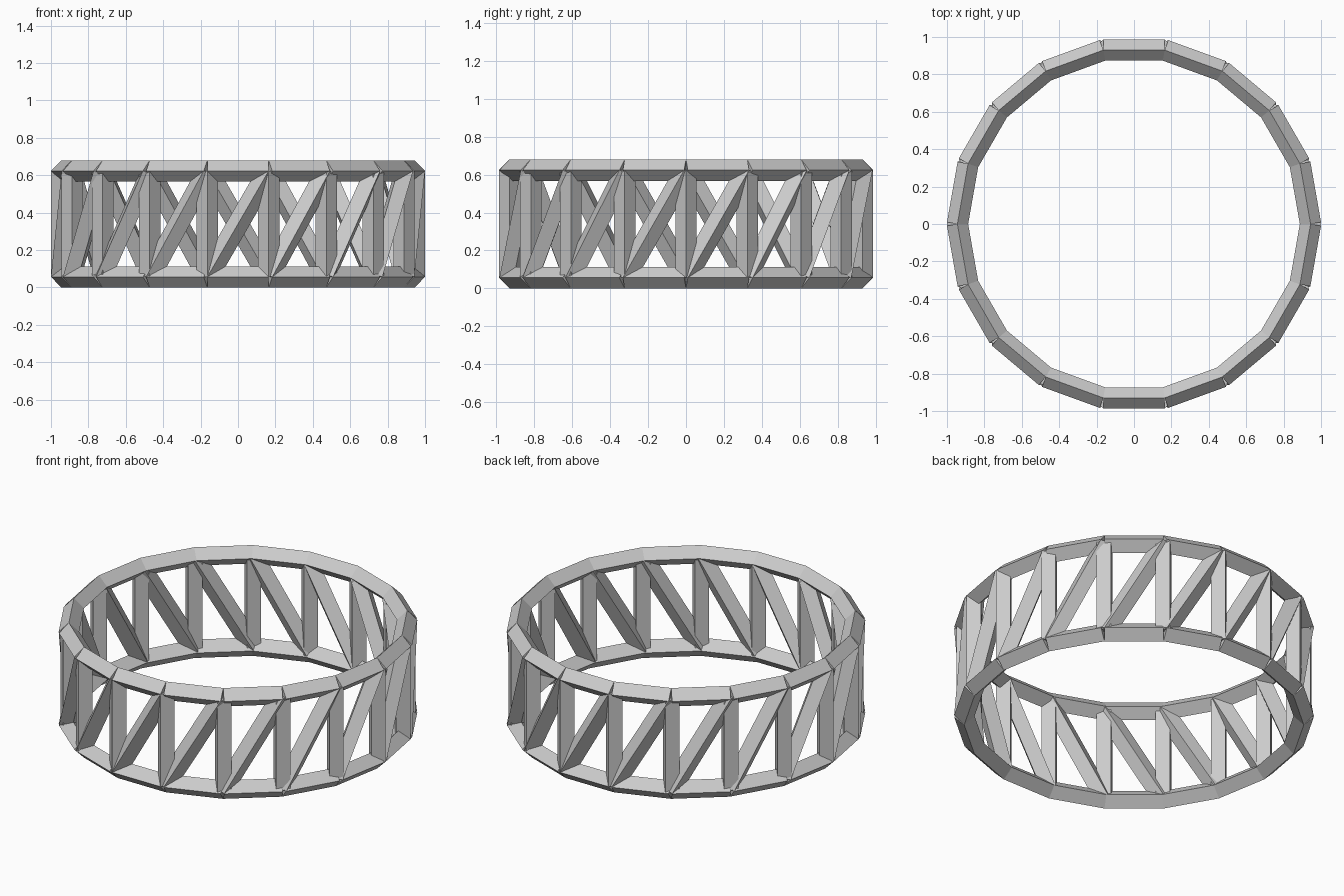
import bpy, bmesh, math
from mathutils import Vector, Matrix

if "Cube" in bpy.data.objects:
    bpy.data.objects.remove(bpy.data.objects["Cube"])

SIDES = 18
R = 0.9442            # node circle radius
BEAM = 0.0566         # half diagonal of the square beam
Z_LOW, Z_HIGH = BEAM, BEAM + 0.5666


def node(i, z):
    a = math.tau * i / SIDES
    return Vector((R * math.cos(a), R * math.sin(a), z))


def add_beam(bm, p, q):
    # four-sided strut from p to q, its corners turned up and outward
    d = q - p
    flat = math.hypot(d.x, d.y)
    turn = math.atan2(d.y, d.x) if flat > 1e-5 else 0.0
    tilt = math.atan2(flat, d.z)
    rot = Matrix.Rotation(turn, 4, 'Z') @ Matrix.Rotation(tilt, 4, 'Y')
    ends = []
    for c in (p, q):
        ring = []
        for k in range(4):
            a = math.pi / 2 * k
            offset = rot @ Vector((BEAM * math.cos(a), BEAM * math.sin(a), 0))
            ring.append(bm.verts.new(c + offset))
        ends.append(ring)
    low, high = ends
    bm.faces.new(low[::-1])
    bm.faces.new(high)
    for k in range(4):
        n = (k + 1) % 4
        bm.faces.new((low[k], low[n], high[n], high[k]))


def beam_set(name, step, z0, z1):
    # one beam per bay, from node i at z0 to node i + step at z1
    bm = bmesh.new()
    for i in range(SIDES):
        add_beam(bm, node(i, z0), node(i + step, z1))
    mesh = bpy.data.meshes.new(name)
    bm.to_mesh(mesh)
    bm.free()
    bpy.context.collection.objects.link(bpy.data.objects.new(name, mesh))


beam_set("bottom_ring", 1, Z_LOW, Z_LOW)
beam_set("top_ring", 1, Z_HIGH, Z_HIGH)
beam_set("upright_posts", 0, Z_LOW, Z_HIGH)
beam_set("diagonal_braces", 1, Z_LOW, Z_HIGH)
